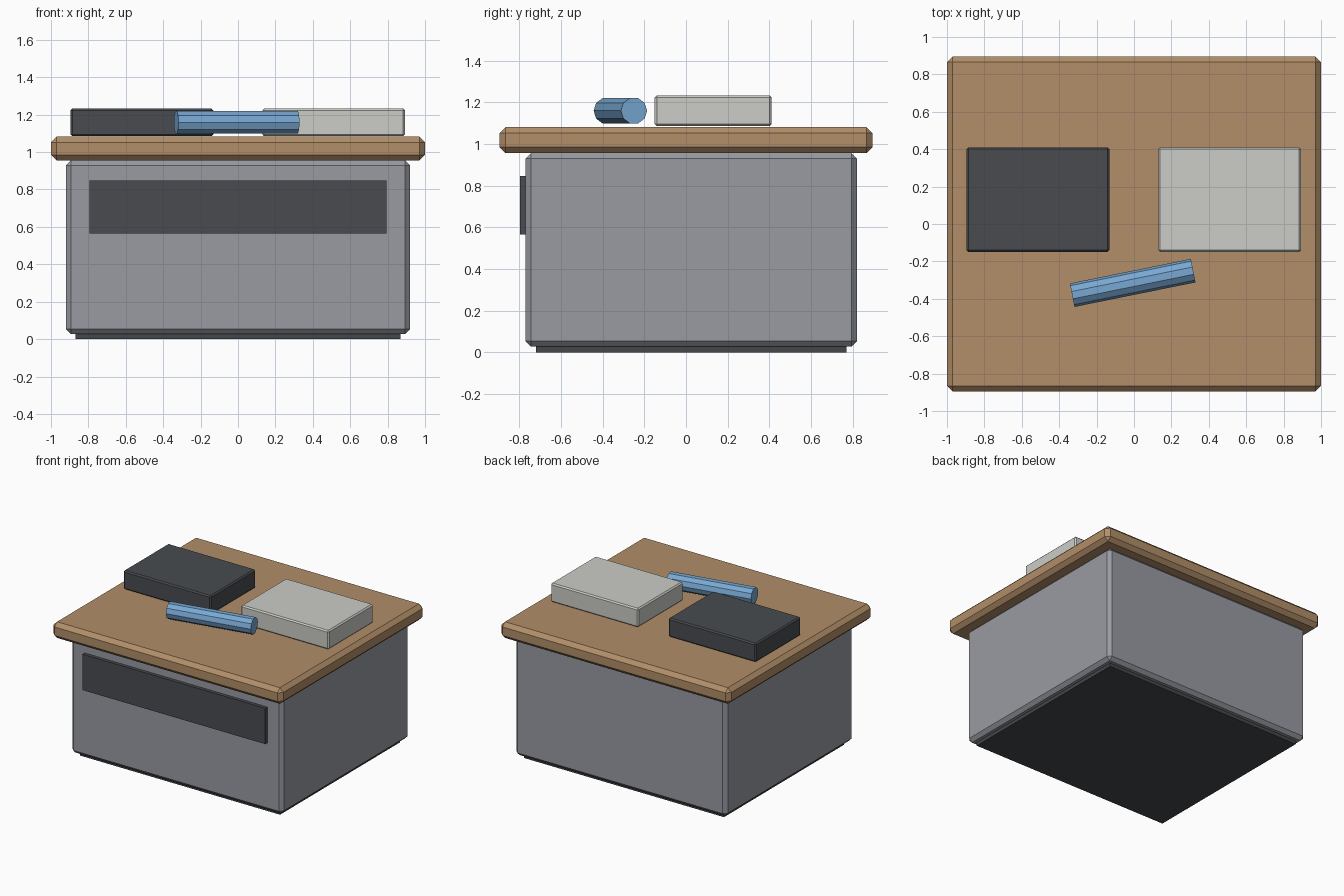
import bpy, math

if "Cube" in bpy.data.objects:
    bpy.data.objects.remove(bpy.data.objects["Cube"])


def material(name, r, g, b):
    # sRGB 0-255 to linear
    lin = [((c / 255 + 0.055) / 1.055) ** 2.4 for c in (r, g, b)]
    m = bpy.data.materials.new(name)
    m.diffuse_color = (*lin, 1)
    m.use_nodes = True
    m.node_tree.nodes["Principled BSDF"].inputs["Base Color"].default_value = m.diffuse_color
    return m


wood = material("wood brown", 178, 142, 104)
grey = material("cabinet grey", 152, 155, 162)
dark = material("charcoal", 72, 75, 80)
black = material("base black", 70, 71, 74)
pale = material("pale grey", 204, 204, 199)
blue = material("blue", 120, 168, 210)


def finish(obj, name, mat, bevel):
    obj.name = name
    obj.data.materials.append(mat)
    if bevel:
        mod = obj.modifiers.new("chamfer", 'BEVEL')
        mod.width = bevel
        mod.segments = 1
        mod.limit_method = 'ANGLE'
    return obj


def box(name, x, y, z, mat, bevel=0):
    """Box from (min, max) ranges on each axis."""
    bpy.ops.mesh.primitive_cube_add(size=1, location=[sum(r) / 2 for r in (x, y, z)])
    obj = bpy.context.object
    obj.scale = [r[1] - r[0] for r in (x, y, z)]
    bpy.ops.object.transform_apply(location=False, rotation=False, scale=True)
    return finish(obj, name, mat, bevel)


# Cabinet
box("plinth", (-0.87, 0.87), (-0.72, 0.77), (0, 0.04), black)
box("cabinet_body", (-0.92, 0.92), (-0.77, 0.82), (0.027, 0.955), grey, 0.026)
box("front_panel", (-0.795, 0.795), (-0.797, -0.76), (0.565, 0.847), dark)
box("table_top", (-1, 1), (-0.895, 0.895), (0.955, 1.082), wood, 0.03)

# Items on the top
box("dark_box", (-0.895, -0.132), (-0.15, 0.41), (1.085, 1.233), dark, 0.01)
box("pale_box", (0.13, 0.893), (-0.15, 0.41), (1.085, 1.233), pale, 0.01)

# Ten-sided roll lying at a slight angle, flat face up
bpy.ops.mesh.primitive_cylinder_add(vertices=10, radius=0.064, depth=0.66,
                                    location=(-0.007, -0.315, 1.159),
                                    rotation=(0, math.pi / 2, 0.2))
roll = finish(bpy.context.object, "roll", blue, 0)
